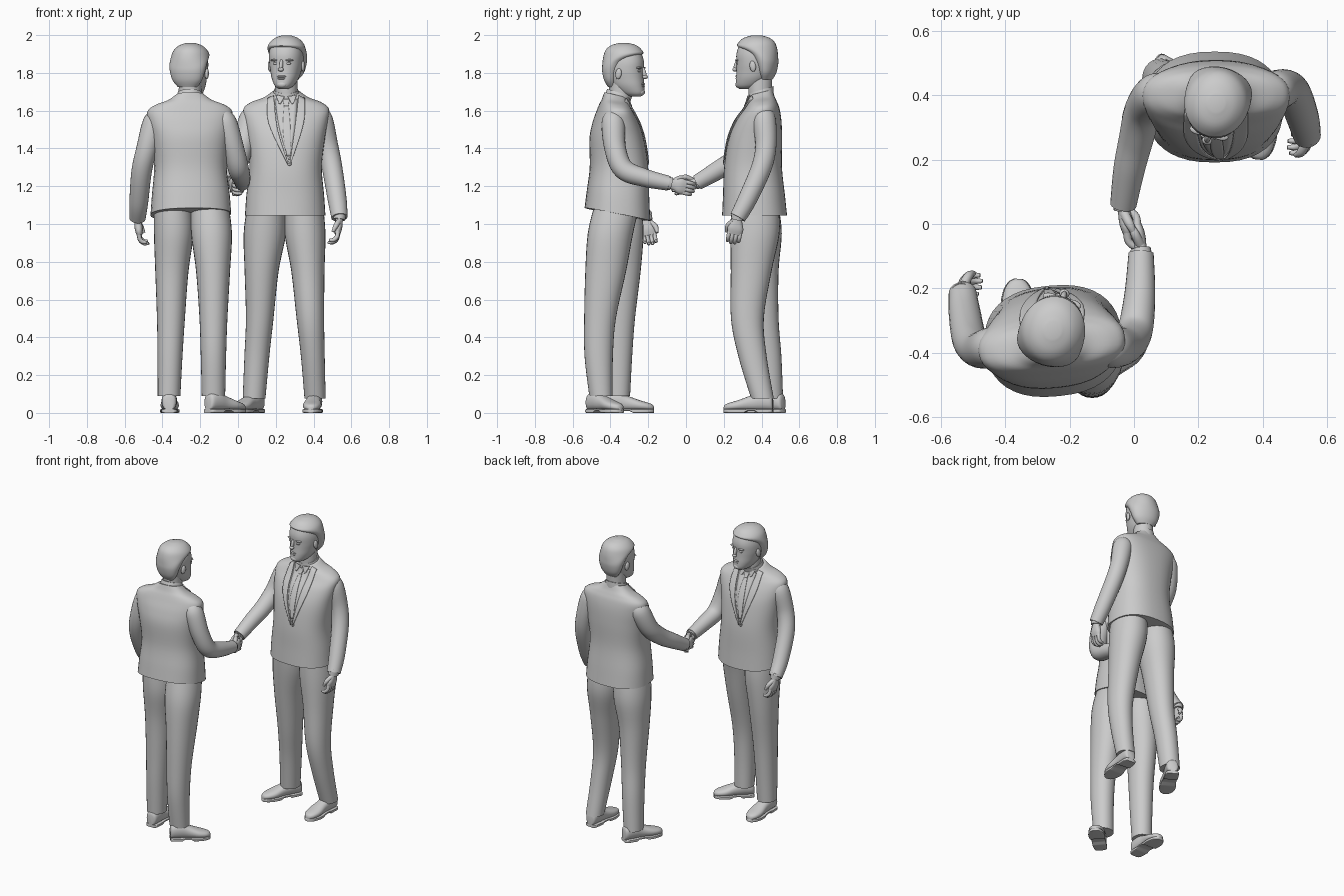
import bpy, bmesh, math
from mathutils import Vector, Matrix
from mathutils.bvhtree import BVHTree

if "Cube" in bpy.data.objects:
    bpy.data.objects.remove(bpy.data.objects["Cube"])


def spline(rows, k):
    """Catmull-Rom interpolation of equal-length tuples."""
    out, n = [], len(rows)
    for i in range(n - 1):
        a, b, c, d = rows[max(i - 1, 0)], rows[i], rows[i + 1], rows[min(i + 2, n - 1)]
        for j in range(k):
            t = j / k
            out.append(tuple(0.5 * (2 * q + (r - p) * t + (2 * p - 5 * q + 4 * r - s) * t * t
                                    + (3 * q - p - 3 * r + s) * t ** 3)
                             for p, q, r, s in zip(a, b, c, d)))
    return out + [tuple(rows[-1])]


def finish(name, bm, M):
    bmesh.ops.recalc_face_normals(bm, faces=bm.faces)
    me = bpy.data.meshes.new(name)
    bm.to_mesh(me)
    bm.free()
    ob = bpy.data.objects.new(name, me)
    bpy.context.collection.objects.link(ob)
    ob.matrix_world = M
    bpy.ops.object.select_all(action='DESELECT')
    ob.select_set(True)
    bpy.context.view_layer.objects.active = ob
    bpy.ops.object.shade_smooth_by_angle(angle=math.radians(45))
    return ob


def ring(c, u, v, ru, rv, n=28, p=2.0):
    pts = []
    for i in range(n):
        a = 2 * math.pi * i / n
        x, y = math.cos(a), math.sin(a)
        pts.append(c + u * (ru * math.copysign(abs(x) ** (2 / p), x))
                   + v * (rv * math.copysign(abs(y) ** (2 / p), y)))
    return pts


def skin(name, rings, M):
    bm = bmesh.new()
    vs = [[bm.verts.new(p) for p in r] for r in rings]
    n = len(vs[0])
    for a, b in zip(vs, vs[1:]):
        for i in range(n):
            bm.faces.new((a[i], a[(i + 1) % n], b[(i + 1) % n], b[i]))
    bm.faces.new(vs[0])
    bm.faces.new(vs[-1])
    return finish(name, bm, M)


def stack(name, rows, M, p=2.2, k=5, n=36, turn=0.0):
    """Horizontal rings: z, cx, cy, rx, ry, tilt."""
    rings, c, s = [], math.cos(turn), math.sin(turn)
    for z, cx, cy, rx, ry, t in spline(rows, k):
        rings.append(ring(Vector((cx, cy, z)), Vector((c, s, 0)), Vector((-s, c, t)), rx, ry, n, p))
    return skin(name, rings, M)


def tube(name, pts, M, ref=(1, 0, 0), k=5, n=20, p=2.0):
    """Sweep along x, y, z, ru, rv; rv lies along ref."""
    rows, rings = spline(pts, k), []
    for i, r in enumerate(rows):
        t = (Vector(rows[min(i + 1, len(rows) - 1)][:3]) - Vector(rows[max(i - 1, 0)][:3])).normalized()
        u = t.cross(Vector(ref)).normalized()
        rings.append(ring(Vector(r[:3]), u, u.cross(t), r[3], r[4], n, p))
    return skin(name, rings, M)


def ball(name, loc, size, M, rx=0):
    bm = bmesh.new()
    bmesh.ops.create_uvsphere(bm, u_segments=16, v_segments=10, radius=1)
    T = Matrix.Translation(loc) @ Matrix.Rotation(rx, 4, 'X') @ Matrix.Diagonal((*size, 1))
    bmesh.ops.transform(bm, matrix=T, verts=bm.verts)
    return finish(name, bm, M)


def patch(name, bvh, left, right, off, M):
    """Cloth strip between two x, z lines, laid on the front of the jacket."""
    bm, grid, y = bmesh.new(), [], 0.3
    for (xa, za), (xb, zb) in zip(spline(left, 6), spline(right, 6)):
        row = []
        for i in range(7):
            x, z = xa + (xb - xa) * i / 6, za + (zb - za) * i / 6
            hit = bvh.ray_cast(Vector((x, -1, z)), Vector((0, 1, 0)))[0]
            y = hit.y if hit else y
            row.append(bm.verts.new((x, y - off, z)))
        grid.append(row)
    for a, b in zip(grid, grid[1:]):
        for i in range(6):
            bm.faces.new((a[i], a[i + 1], b[i + 1], b[i]))
    ob = finish(name, bm, M)
    m = ob.modifiers.new("thickness", 'SOLIDIFY')
    m.thickness, m.offset = 0.006, 0
    return ob


def hand(name, wrist, d, n, M):
    w, d, n = Vector(wrist), Vector(d).normalized(), Vector(n)
    s = n.cross(d).normalized()
    if s.z - s.y < 0:            # thumb goes up or forward
        s = -s
    n = (n - d * n.dot(d)).normalized()
    row = lambda v, a, b: (*v, a, b)
    tube(name + "_cuff", [row(w - d * .03, .036, .034), row(w + d * .012, .034, .032)], M, n)
    tube(name + "_palm", [row(w - d * .02, .024, .02), row(w + d * .02, .028, .02),
                          row(w + d * .06, .042, .021), row(w + d * .092, .038, .014)], M, n, p=2.4)
    for i in range(4):
        ln = (.9, 1.05, 1, .8)[i]
        a = w + d * .082 + s * (.029 - .0195 * i)
        b = a + d * .032 * ln
        c = b + (d * .75 + n * .65) * .03 * ln
        e = c + (d * .1 + n) * .024 * ln
        tube(name + "_finger", [row(a, .012, .0115), row(b, .012, .011), row(c, .011, .010),
                                row(e, .007, .006)], M, s, 3, 10)
    a = w + d * .025 + s * .018
    b = a + d * .03 + s * .024 + n * .012
    c = b + d * .035 + n * .012 + s * .002
    tube(name + "_thumb", [row(a, .015, .015), row(b, .014, .014), row(c, .008, .008)], M, n, 4, 10)


def shoe(name, heel, toe, M):
    h, t = Vector((*heel, 0)), Vector((*toe, 0))
    d = (t - h).normalized()
    s, up, L = Vector((-d.y, d.x, 0)), Vector((0, 0, 1)), (t - h).length
    prof = [(0, .024, .07), (.05, .037, .092), (.25, .041, .10), (.45, .041, .08),
            (.7, .049, .056), (.88, .040, .042), (.97, .024, .032), (1, .010, .02)]
    up_r, so_r = [], []
    for f, w, ht in spline(prof, 4):
        c = h + d * f * L
        up_r.append(ring(c + up * (.012 + ht / 2), s, up, w, ht / 2, 20, 2.3))
        arch = .012 if .3 < f < .55 else 0
        so_r.append(ring(c + up * (.010 + arch / 2), s, up, w + .003, .010 - arch / 3, 20, 7))
    skin(name, up_r, M)
    skin(name + "_sole", so_r, M)


def man(tag, M, head, yaw, hem_tilt, dz, turn, arms, legs, shoes):
    hx, hy, hz = head
    dy = (hy - .37) * .55
    # jacket body
    jacket = stack(tag + "_jacket", [
        (1.045 + hem_tilt * .03, .25, .363, .213, .172, hem_tilt), (1.15, .25, .36, .206, .164, hem_tilt * .7),
        (1.3, .252, .355, .192, .153, 0), (1.45, .254, .367, .206, .142, 0),
        (1.55 + dz, .255, .385 + dy * .5, .222, .12, 0), (1.61 + dz, .255, .40 + dy, .226, .094, .05),
        (1.643 + dz, .255, .402 + dy, .188, .078, .1), (1.668 + dz, .255, .40 + dy, .12, .068, .15),
        (1.697 + dz, .255, .397 + dy, .075, .06, .25)], M, 2.4, 5, 40, turn)
    me = jacket.data
    bvh = BVHTree.FromPolygons([v.co.copy() for v in me.vertices], [tuple(p.vertices) for p in me.polygons])
    # shirt front, tie and lapels
    q = 1.66 + dz
    patch(tag + "_shirt", bvh, [(.195, q), (.22, 1.5), (.268, 1.34)], [(.315, q), (.30, 1.5), (.272, 1.34)], .002, M)
    patch(tag + "_tie", bvh, [(.245, q - .03), (.238, 1.5), (.258, 1.36)],
          [(.267, q - .03), (.278, 1.5), (.279, 1.36)], .006, M)
    patch(tag + "_tie_knot", bvh, [(.236, q), (.245, q - .035)], [(.274, q), (.266, q - .035)], .010, M)
    for s in (-1, 1):
        inner = [(.255 + s * .066, q + .02), (.255 + s * .045, 1.5), (.27 + s * .003, 1.32)]
        outer = [(.255 + s * .098, q + .005), (.255 + s * .092, 1.53), (.27 + s * .010, 1.32)]
        patch(tag + "_lapel", bvh, inner, outer, .006, M)
        patch(tag + "_shirt_collar", bvh, [(.255 + s * .008, q + .015), (.255 + s * .03, q - .025)],
              [(.255 + s * .055, q + .022), (.255 + s * .04, q - .02)], .010, M)
    hit = bvh.ray_cast(Vector((.272, -1, 1.32)), Vector((0, 1, 0)))[0]
    ball(tag + "_button", hit, (.012, .007, .012), M)
    # neck and collars
    stack(tag + "_neck", [(1.6 + dz, .255, .40 + dy, .06, .06, 0), (1.7 + dz, .255, hy + .022, .06, .062, 0),
                          (1.80 + dz, hx, hy + .025, .06, .064, 0)], M, 2)
    stack(tag + "_collar_band", [(1.65 + dz, .255, .398 + dy, .08, .068, .25),
                                 (1.71 + dz, .255, hy + .026, .064, .066, .3)], M, 2)
    # arms and hands
    for side, pts, d, n in arms:
        tube(tag + side + "_sleeve", [(*p, p[3]) for p in pts], M, (1, 0, 0), 6, 24)
        hand(tag + side + "_hand", pts[-1][:3], d, n, M)
    # trousers and shoes
    for side, leg, (heel, toe) in zip(("_right", "_left"), legs, shoes):
        stack(tag + side + "_trouser_leg", [(*r, 0) for r in leg], M, 2.1, 5, 28)
        shoe(tag + side + "_shoe", heel, toe, M)
    # head: z, front, back, half width
    H = M @ Matrix.Translation((hx, hy, hz)) @ Matrix.Rotation(yaw, 4, 'Z')

    def skull(name, rows, p):
        stack(tag + name, [(z, 0, (f + b) / 2, w, (b - f) / 2, t) for z, f, b, w, t in rows], H, p, 4, 32)
    skull("_head", [(1.716, -.09, -.03, .026, 0), (1.732, -.106, .02, .048, 0), (1.77, -.106, .065, .069, 0),
                    (1.81, -.103, .09, .080, 0), (1.85, -.102, .105, .088, 0), (1.9, -.103, .11, .09, 0),
                    (1.95, -.085, .095, .078, 0), (1.985, -.05, .06, .045, 0)], 2.2)
    skull("_hair", [(1.765, .03, .088, .052, 0), (1.80, .02, .107, .08, 0), (1.85, .0, .117, .096, -.1),
                    (1.892, -.035, .118, .102, -.22), (1.93, -.097, .115, .101, -.1), (1.96, -.093, .102, .088, 0),
                    (1.985, -.065, .074, .06, 0), (1.998, -.022, .032, .025, 0)], 2.0)
    ball(tag + "_nose_bridge", (0, -.106, 1.842), (.010, .013, .034), H, -.3)
    ball(tag + "_nose_tip", (0, -.114, 1.818), (.016, .014, .011), H)
    ball(tag + "_upper_lip", (0, -.102, 1.781), (.026, .009, .006), H)
    ball(tag + "_lower_lip", (0, -.101, 1.770), (.022, .009, .006), H)
    ball(tag + "_chin", (0, -.093, 1.738), (.028, .018, .018), H)
    for s in (-1, 1):
        ball(tag + "_eye", (s * .034, -.09, 1.85), (.015, .010, .007), H)
        ball(tag + "_brow", (s * .036, -.090, 1.867), (.026, .014, .006), H)
        ball(tag + "_ear", (s * .091, .006, 1.835), (.010, .017, .029), H, .15)


# taller man, facing the front
SHAKE, HANG = ((.15, -1, -.25), (1, 0, 0)), ((-.12, -.2, -1), (-1, 0, 0))
man("tall_man", Matrix.Identity(4), (.255, .37, 0), -.25, 0, 0, 0,
    [("_right", [(.095, .41, 1.6, .04), (.07, .405, 1.555, .064), (.03, .355, 1.43, .059),
                 (.007, .265, 1.345, .054), (-.015, .17, 1.285, .049), (-.033, .06, 1.22, .041)], *SHAKE),
     ("_left", [(.415, .41, 1.6, .04), (.438, .413, 1.555, .062), (.473, .423, 1.42, .056),
                (.498, .40, 1.3, .054), (.525, .325, 1.13, .05), (.537, .274, 1.035, .043)], *HANG)],
    [[(1.1, .15, .365, .1, .125), (.95, .142, .38, .112, .127), (.75, .125, .385, .09, .105),
      (.5, .115, .405, .073, .085), (.3, .1, .43, .066, .075), (.075, .085, .448, .06, .066)],
     [(1.1, .35, .365, .1, .125), (.95, .355, .365, .108, .13), (.75, .37, .345, .088, .108),
      (.5, .383, .325, .073, .087), (.3, .396, .352, .063, .075), (.075, .408, .405, .056, .060)]],
    [((.115, .515), (-.015, .285)), ((.41, .46), (.385, .2))])

# shorter man, turned to face him
man("short_man", Matrix.Rotation(math.pi, 4, 'Z'), (.25, .325, -.04), -.3, .2, -.015, .1,
    [("_right", [(.095, .385, 1.585, .04), (.068, .385, 1.535, .062), (.025, .375, 1.4, .057),
                 (-.003, .33, 1.29, .055), (-.018, .22, 1.245, .048), (-.022, .09, 1.215, .039)], *SHAKE),
     ("_left", [(.415, .385, 1.585, .04), (.442, .383, 1.535, .062), (.482, .39, 1.4, .056),
                (.51, .36, 1.28, .054), (.525, .28, 1.12, .05), (.532, .213, 1.03, .043)], *HANG)],
    [[(1.1, .15, .365, .1, .12), (.95, .14, .4, .108, .12), (.75, .132, .425, .09, .108),
      (.5, .13, .455, .074, .084), (.3, .13, .462, .067, .075), (.09, .13, .45, .062, .062)],
     [(1.1, .345, .355, .1, .12), (.95, .34, .35, .105, .125), (.75, .35, .345, .088, .105),
      (.5, .355, .355, .074, .085), (.3, .36, .36, .066, .075), (.09, .365, .36, .06, .064)]],
    [((.16, .51), (-.03, .345)), ((.365, .43), (.36, .17))])
